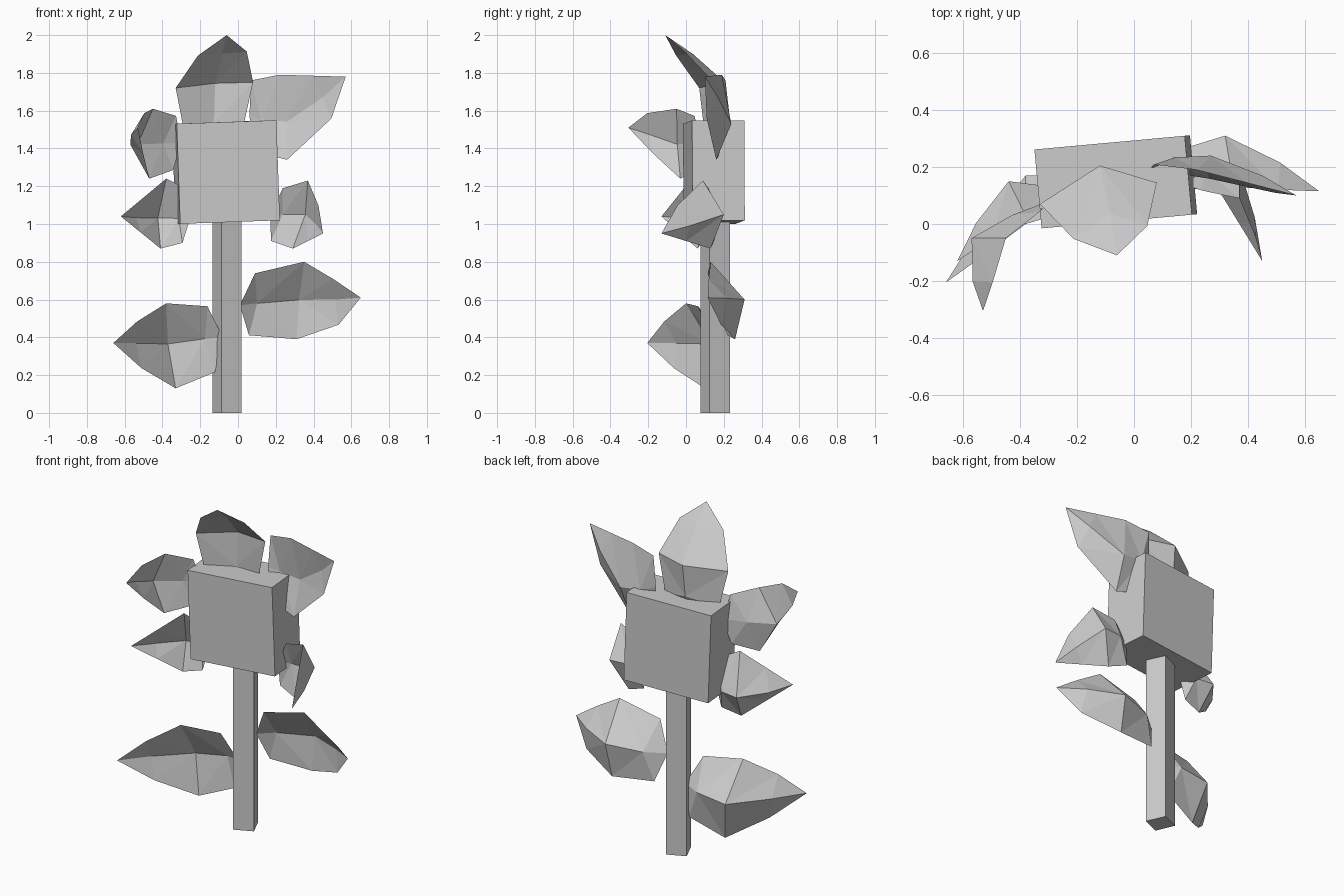
import bpy, bmesh
from math import radians
from mathutils import Vector

if "Cube" in bpy.data.objects:
    bpy.data.objects.remove(bpy.data.objects["Cube"])


def box(name, centre, size, rot):
    bpy.ops.mesh.primitive_cube_add(size=1, location=centre,
                                    rotation=[radians(a) for a in rot])
    ob = bpy.context.object
    ob.name = name
    ob.scale = size
    return ob


def petal(name, base, tip, left, right, back, k_left=0.0, k_right=0.0, k_base=.55):
    """Cupped leaf: two shells sharing one rim, spanned by five control points."""
    base, tip, left, right, back = map(Vector, (base, tip, left, right, back))
    centre = (left + right) / 2

    def bulge(a, b, k):
        mid = (a + b) / 2
        return mid + k * (mid - centre)

    # cross rows from base to tip: left rim, back ridge, right rim
    rows = [
        (bulge(base, left, k_base), bulge(base, back, .3), bulge(base, right, k_base)),
        (left, back, right),
        (bulge(tip, left, k_left), bulge(tip, back, .18), bulge(tip, right, k_right)),
    ]
    bm = bmesh.new()
    vb, vt = bm.verts.new(base), bm.verts.new(tip)
    rim = [(bm.verts.new(l), bm.verts.new(r)) for l, _, r in rows]
    outer = [bm.verts.new(m) for _, m, _ in rows]
    inner = [bm.verts.new(m.lerp((l + r) / 2, .35)) for l, m, r in rows]
    for ridge in (outer, inner):
        for side in (0, 1):
            edge = [p[side] for p in rim]
            bm.faces.new((vb, edge[0], ridge[0]))
            for i in range(2):
                bm.faces.new((edge[i], edge[i + 1], ridge[i]))
                bm.faces.new((edge[i + 1], ridge[i + 1], ridge[i]))
            bm.faces.new((edge[2], vt, ridge[2]))
    bmesh.ops.recalc_face_normals(bm, faces=bm.faces)
    me = bpy.data.meshes.new(name)
    bm.to_mesh(me)
    bm.free()
    ob = bpy.data.objects.new(name, me)
    bpy.context.collection.objects.link(ob)
    return ob


# square flower head and stem
box("flower_head", (-.064, .148, 1.275), (.53, .278, .53), (0, -2, 5.2))
box("stem", (-.058, .155, .52), (.115, .12, 1.04), (0, 0, 24))

# petals around the head
petal("petal_top", (-.13, .13, 1.45), (-.06, -.11, 2.0), (-.33, .07, 1.72),
      (.08, .145, 1.75), (-.12, .205, 1.75), .25, .27)
petal("petal_upper_right", (.06, .2, 1.57), (.57, .10, 1.78), (.22, .19, 1.79),
      (.26, .16, 1.34), (.27, .24, 1.53), 0, .45, .7)
petal("petal_lower_right", (.17, .14, 1.05), (.45, -.13, .95), (.37, .09, 1.23),
      (.29, .13, .87), (.37, .2, 1.05), .2, 0)
petal("petal_upper_left", (-.30, .08, 1.43), (-.53, -.305, 1.51), (-.45, -.05, 1.61),
      (-.47, -.03, 1.24), (-.57, -.05, 1.42), .2, .05)
petal("petal_lower_left", (-.25, .08, 1.04), (-.62, -.13, 1.04), (-.38, .03, 1.24),
      (-.41, .06, .87), (-.44, .15, 1.02))

# leaves on the stem
petal("leaf_right", (.01, .16, .57), (.65, .115, .61), (.35, .13, .80),
      (.31, .26, .39), (.32, .31, .60), .03, .35, .6)
petal("leaf_left", (-.08, .12, .40), (-.66, -.205, .37), (-.38, 0, .58),
      (-.33, .10, .13), (-.38, .17, .37), .08, .12)
